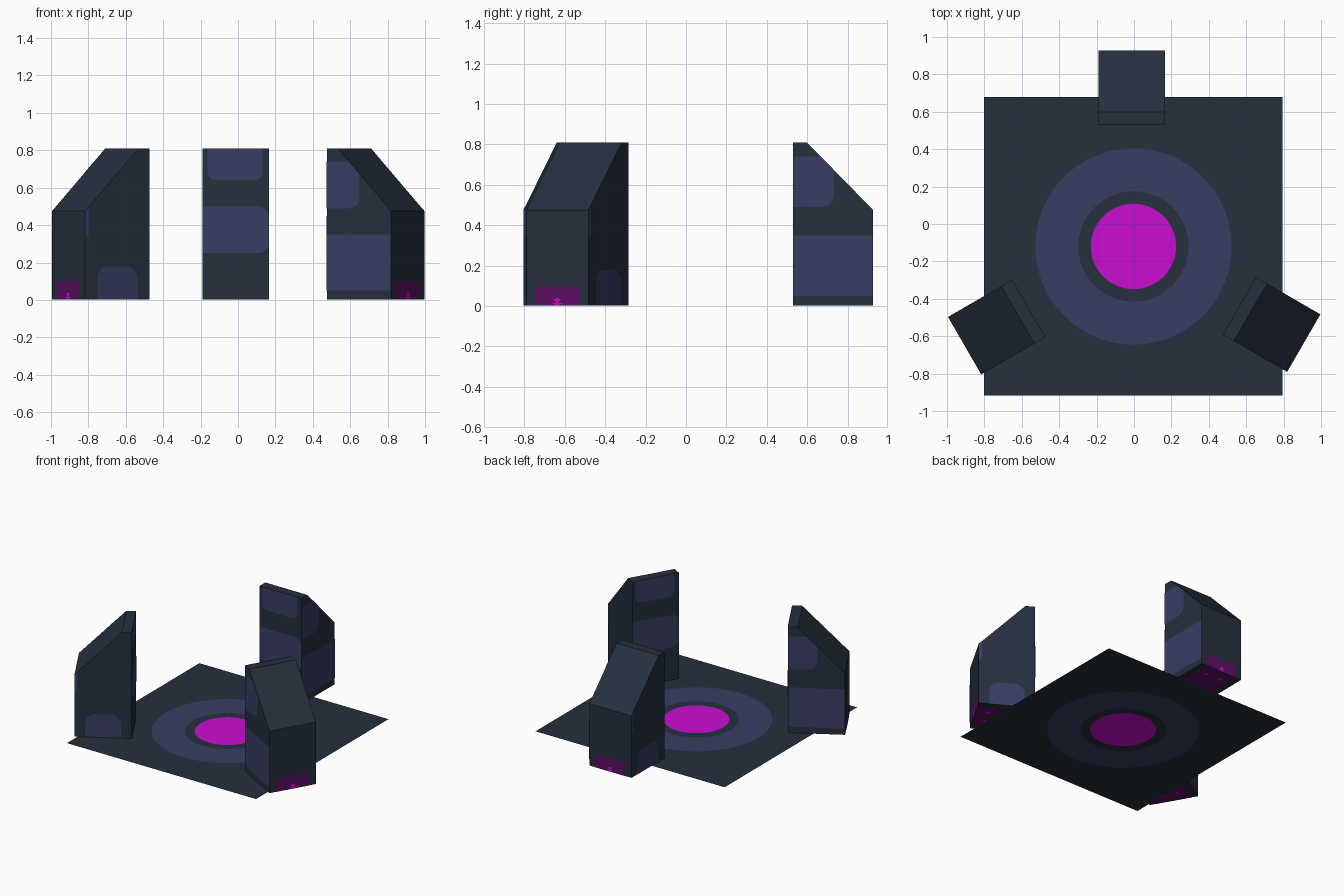
import bpy, bmesh, math
from mathutils import Vector

cube = bpy.data.objects.get("Cube")
if cube:
    bpy.data.objects.remove(cube, do_unlink=True)


def material(name, r, g, b):
    m = bpy.data.materials.new(name)
    m.use_nodes = True
    m.diffuse_color = (r, g, b, 1)
    m.node_tree.nodes["Principled BSDF"].inputs["Base Color"].default_value = (r, g, b, 1)
    return m


MATS = [material("dark slate", 0.0185, 0.0290, 0.0480),
        material("muted indigo", 0.0400, 0.0470, 0.1230),
        material("bright magenta", 0.590, 0.0044, 0.640),
        material("deep purple", 0.110, 0.0044, 0.130)]
SLATE, INDIGO, MAGENTA, PURPLE = range(4)
CENTRE = Vector((-0.003, -0.12, 0))


def to_mesh(bm, name):
    mesh = bpy.data.meshes.new(name)
    bm.to_mesh(mesh)
    bm.free()
    for m in MATS:
        mesh.materials.append(m)
    return mesh


def add_object(name, mesh, turn=0):
    ob = bpy.data.objects.new(name, mesh)
    ob.location = CENTRE
    ob.rotation_euler.z = math.radians(turn)
    bpy.context.collection.objects.link(ob)
    return ob


# Floor: a square sheet cut into concentric coloured rings
def floor_mesh():
    bm = bmesh.new()
    n, half = 64, 0.798
    angles = [2 * math.pi * i / n for i in range(n)]

    def loop(radius):
        return [bm.verts.new((radius * math.cos(a), radius * math.sin(a), 0)) for a in angles]

    square = [bm.verts.new(Vector((math.cos(a), math.sin(a), 0)) * half
                           / max(abs(math.cos(a)), abs(math.sin(a)))) for a in angles]
    loops = [square, loop(0.525), loop(0.295), loop(0.228)]
    for outer, inner, mat in zip(loops, loops[1:], (SLATE, INDIGO, SLATE)):
        for i in range(n):
            j = (i + 1) % n
            bm.faces.new((outer[i], outer[j], inner[j], inner[i])).material_index = mat
    bm.faces.new(loops[-1]).material_index = MAGENTA
    return to_mesh(bm, "floor")


# Pillar: extruded side profile with thin painted panels on its faces
HALF, NEAR, FAR, BASE = 0.1775, 0.65, 1.047, 0.003
SHIFT = Vector((-0.008, 0, 0))
X, Y, Z = Vector((1, 0, 0)), Vector((0, 1, 0)), Vector((0, 0, 1))


def panel(bm, origin, u, v, points, mat, lift=0.0015):
    """Flat plate; each point is (u, v) or (u, v, corner radius)."""
    normal = u.cross(v)
    outline = []
    for i, p in enumerate(points):
        c = Vector(p[:2])
        if len(p) < 3:
            outline.append(c)
            continue
        before, after = Vector(points[i - 1][:2]), Vector(points[(i + 1) % len(points)][:2])
        a = c + (before - c).normalized() * p[2]
        b = c + (after - c).normalized() * p[2]
        centre = a + b - c
        for k in range(7):
            t = k * math.pi / 12
            outline.append(centre + (a - centre) * math.cos(t) + (b - centre) * math.sin(t))
    verts = [bm.verts.new(SHIFT + origin + u * q.x + v * q.y + normal * lift) for q in outline]
    bm.faces.new(verts).material_index = mat


def diamond(u, v, w, h):
    return [(u - w, v), (u, v - h), (u + w, v), (u, v + h)]


def pillar_mesh():
    bm = bmesh.new()
    profile = [(NEAR, BASE), (FAR, BASE), (FAR, 0.475), (0.718, 0.81), (NEAR, 0.81)]
    sides = [[bm.verts.new(SHIFT + Vector((x, y, z))) for y, z in profile]
             for x in (-HALF, HALF)]
    bm.faces.new(sides[0])
    bm.faces.new(sides[1][::-1])
    for i in range(len(profile)):
        j = (i + 1) % len(profile)
        bm.faces.new((sides[0][i], sides[1][i], sides[1][j], sides[0][j]))
    bmesh.ops.recalc_face_normals(bm, faces=bm.faces[:])

    # inner face
    inner = Y * NEAR
    panel(bm, inner, X, Z, [(-0.153, 0.64, 0.045), (0.143, 0.64, 0.045),
                            (0.143, 0.81), (-0.153, 0.81)], INDIGO)
    panel(bm, inner, X, Z, [(-HALF, 0.25), (HALF, 0.25, 0.06),
                            (HALF, 0.5, 0.06), (-HALF, 0.5)], INDIGO)
    # side with the wide band
    side = X * HALF
    panel(bm, side, Y, Z, [(NEAR, 0.05), (FAR, 0.05), (FAR, 0.35), (NEAR, 0.35)], INDIGO)
    panel(bm, side, Y, Z, [(NEAR, 0.49), (0.852, 0.49, 0.06), (0.852, 0.674),
                           (0.787, 0.74), (NEAR, 0.74)], INDIGO)
    # side with the small arch
    panel(bm, -side, -Y, Z, [(-0.973, BASE), (-0.725, BASE),
                             (-0.725, 0.18, 0.07), (-0.973, 0.18, 0.07)], INDIGO)
    panel(bm, -side, -Y, Z, [(-FAR, 0.34), (-1.024, 0.34, 0.02),
                             (-1.024, 0.5, 0.02), (-FAR, 0.475)], INDIGO)
    # outer face patch with its small lights
    outer = Y * FAR
    panel(bm, outer, -X, Z, [(-0.127, BASE), (0.127, BASE),
                             (0.127, 0.1, 0.01), (-0.127, 0.1, 0.01)], PURPLE)
    panel(bm, outer, -X, Z, diamond(0, 0.03, 0.022, 0.012), MAGENTA, 0.003)
    panel(bm, outer, -X, Z, diamond(0, 0.012, 0.032, 0.008), MAGENTA, 0.003)
    # underside patch
    under = Z * BASE
    panel(bm, under, X, -Y, [(-0.127, -FAR), (0.127, -FAR),
                             (0.127, -0.8), (-0.127, -0.8)], PURPLE, 0.001)
    for u in (-0.06, 0.06):
        panel(bm, under, X, -Y, diamond(u, -0.96, 0.02, 0.02), MAGENTA, 0.002)
    return to_mesh(bm, "pillar")


add_object("floor", floor_mesh())
pillar = pillar_mesh()
for name, turn in (("back_pillar", 0), ("left_pillar", -120), ("right_pillar", 120)):
    add_object(name, pillar, turn)
